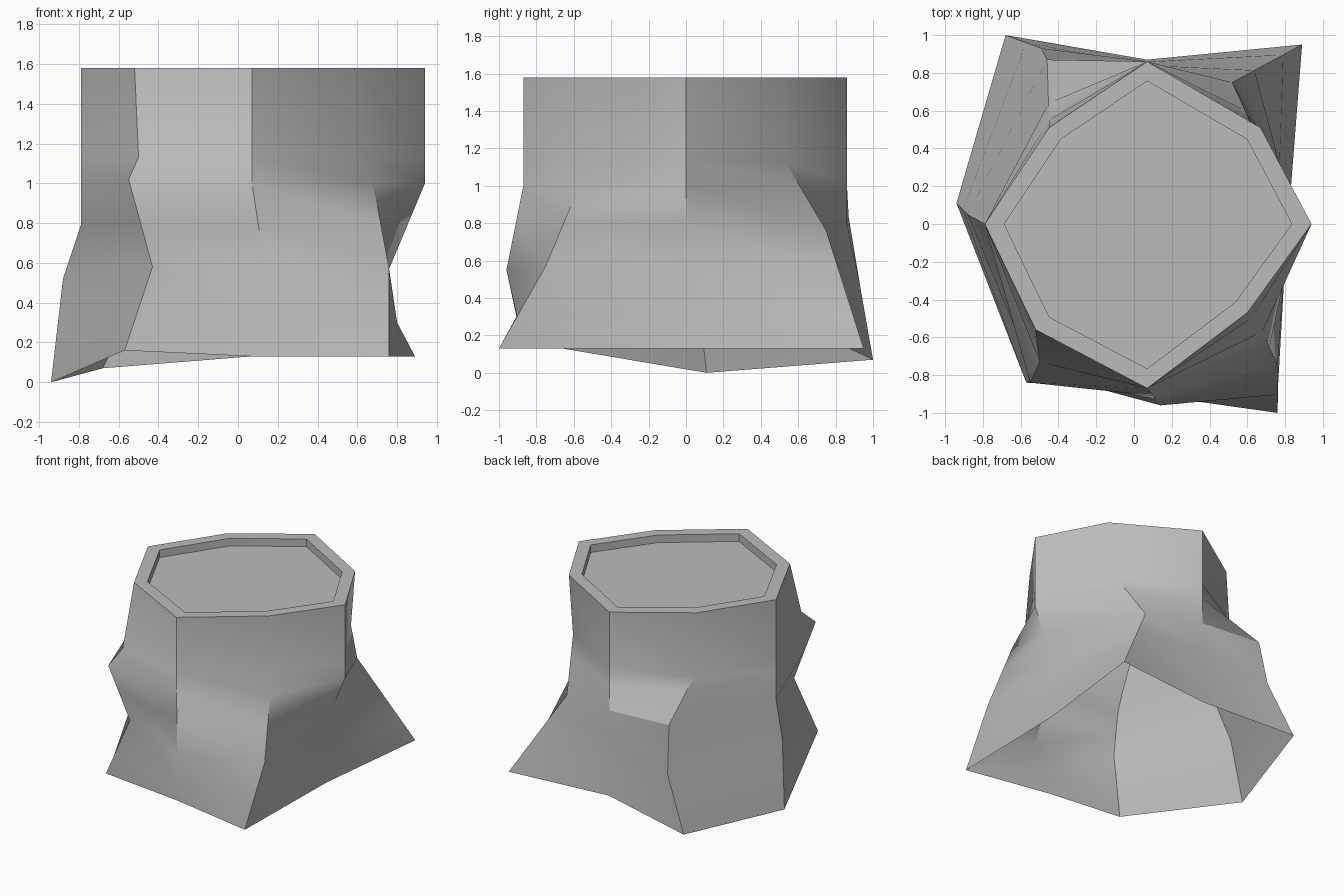
import bpy
import bmesh
import math
from mathutils import Vector

if "Cube" in bpy.data.objects:
    bpy.data.objects.remove(bpy.data.objects["Cube"], do_unlink=True)

# Single stone colour
stone = bpy.data.materials.new("stone_grey")
stone.use_nodes = True
grey = (0.5, 0.5, 0.5, 1.0)
stone.diffuse_color = grey
stone.node_tree.nodes["Principled BSDF"].inputs["Base Color"].default_value = grey

# Ridge lines of the flared body, counter-clockwise, each from rim to hem
RIDGES = [
    [(.94, 0, 1.58), (.94, 0, 1), (.76, 0, .57), (.8, -.2, .3), (.78, 0, .13)],
    [(.67, .51, 1.58), (.62, .53, 1.13), (.52, .75, .76), (.89, .95, .13)],
    [(.07, .86, 1.58), (.07, .86, .8), (.07, .84, .57), (.07, .87, .13)],
    [(-.45, .51, 1.58), (-.45, .55, 1.08), (-.46, .87, .83), (-.49, .93, .47), (-.68, 1, .07)],
    [(-.79, 0, 1.58), (-.79, 0, .79), (-.88, .05, .52), (-.94, .11, 0)],
    [(-.52, -.56, 1.58), (-.5, -.73, 1.13), (-.55, -.84, 1.02), (-.43, -.74, .58), (-.57, -.84, .16)],
    [(.07, -.87, 1.58), (.07, -.87, 1), (.14, -.96, .55), (.07, -.87, .13)],
    [(.6, -.47, 1.58), (.62, -.5, 1.13), (.68, -.57, 1), (.76, -.75, .57), (.76, -1, .13)],
]
LEVELS = [1.13, 1.01, .8, .56, .3]


def point_at_height(ridge, z):
    """Point on a descending ridge line at a given height."""
    for upper, lower in zip(ridge, ridge[1:]):
        if upper[2] >= z >= lower[2]:
            blend = (upper[2] - z) / (upper[2] - lower[2])
            return Vector(upper).lerp(Vector(lower), blend)
    return Vector(ridge[-1])


def sample_ridge(ridge):
    """Evaluate a ridge at the shared levels, snapped to its own bends."""
    heights = list(LEVELS)
    for bend in ridge[1:-1]:
        nearest = min(range(len(LEVELS)), key=lambda i: abs(LEVELS[i] - bend[2]))
        heights[nearest] = bend[2]
    middle = [point_at_height(ridge, z) for z in heights]
    return [Vector(ridge[0])] + middle + [Vector(ridge[-1])]


def bridge(bm, upper, lower):
    """Join two closed rings of vertices with quads."""
    count = len(upper)
    for i in range(count):
        j = (i + 1) % count
        bm.faces.new((upper[i], lower[i], lower[j], upper[j]))


def finish(bm, name):
    mesh = bpy.data.meshes.new(name)
    bm.to_mesh(mesh)
    bm.free()
    mesh.materials.append(stone)
    part = bpy.data.objects.new(name, mesh)
    bpy.context.collection.objects.link(part)
    bpy.ops.object.select_all(action="DESELECT")
    part.select_set(True)
    bpy.context.view_layer.objects.active = part
    bpy.ops.object.shade_smooth_by_angle(angle=math.radians(30))
    return part


# Flared body, open underneath
bm = bmesh.new()
columns = [sample_ridge(ridge) for ridge in RIDGES]
rings = [[bm.verts.new(p) for p in ring] for ring in zip(*columns)]
for upper, lower in zip(rings, rings[1:]):
    bridge(bm, upper, lower)
finish(bm, "flared_body")

# Flat rim with a shallow recessed top
bm = bmesh.new()
axis = Vector((.07, 0, 1.58))
outer = [Vector(ridge[0]) for ridge in RIDGES]
inner = [axis + (p - axis) * .88 for p in outer]
floor = [p - Vector((0, 0, .06)) for p in inner]
rings = [[bm.verts.new(p) for p in ring] for ring in (floor, inner, outer)]
for low, high in zip(rings, rings[1:]):
    bridge(bm, low, high)
bm.faces.new(rings[0])
finish(bm, "rim_and_recess")
